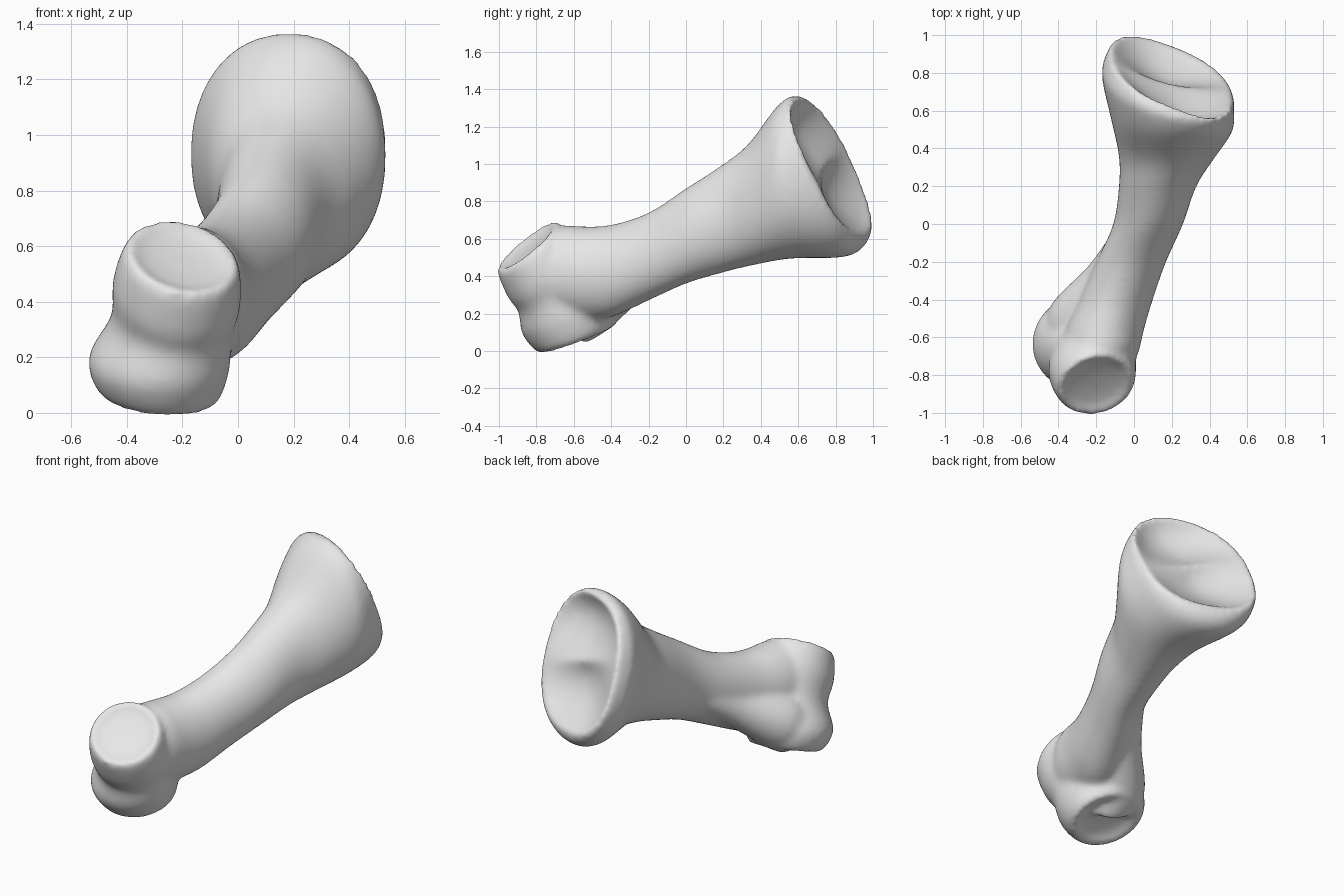
import bpy, bmesh
from math import sin, cos, pi
from mathutils import Vector

SEG = 48
STEPS = 4

cube = bpy.data.objects.get("Cube")
if cube:
    bpy.data.objects.remove(cube, do_unlink=True)


def blend(a, b, c, d, t):
    """Smooth curve from b to c."""
    return b + 0.5 * t * (c - a + t * (2 * a - 5 * b + 4 * c - d + t * (3 * (b - c) + d - a)))


def smooth_rings(rings):
    """Add in-between rings along smooth curves."""
    padded = [rings[0]] + rings + [rings[-1]]
    result = []
    for k in range(len(rings) - 1):
        for s in range(STEPS):
            result.append([blend(*pts, s / STEPS) for pts in zip(*padded[k:k + 4])])
    return result + [rings[-1]]


def loft(bm, rings):
    """Skin a list of point rings and close both ends with a fan."""
    loops = [[bm.verts.new(p) for p in ring] for ring in smooth_rings(rings)]
    for a, b in zip(loops, loops[1:]):
        for i in range(SEG):
            j = (i + 1) % SEG
            bm.faces.new((a[i], a[j], b[j], b[i]))
    for loop in (loops[0], loops[-1]):
        tip = bm.verts.new(sum((v.co for v in loop), Vector()) / SEG)
        for i in range(SEG):
            bm.faces.new((loop[i], loop[(i + 1) % SEG], tip))


def shaft_ring(y, x0, x1, z0, z1, tilt=0.0, square=2.0, scale=1.0, dent=None):
    """Upright oval; tilt leans it towards the plane of the joint socket."""
    cx, cz = (x0 + x1) / 2, (z0 + z1) / 2
    pts = []
    for i in range(SEG):
        t = 2 * pi * i / SEG
        r = scale * (abs(cos(t)) ** square + abs(sin(t)) ** square) ** (-1 / square)
        dx = r * (x1 - x0) / 2 * cos(t)
        dz = r * (z1 - z0) / 2 * sin(t)
        sink = dent(scale, t) if dent else 0
        pts.append(Vector((cx + dx, y - tilt * (0.38 * dx + 0.44 * dz) - sink, cz + dz)))
    return pts


def round_ring(centre, normal, radius):
    """Circle facing along a normal."""
    turn = Vector((0, 0, 1)).rotation_difference(Vector(normal))
    return [Vector(centre) + turn @ Vector((radius * cos(2 * pi * i / SEG),
                                            radius * sin(2 * pi * i / SEG), 0))
            for i in range(SEG)]


def socket_dent(r, t):
    """Two hollows parted by a slanting ridge."""
    return 0.04 * (1 - r * r) + 0.32 * r * (1 - r) * abs(sin(t + 0.3))


bm = bmesh.new()

# Shaft flaring into the large, round-lipped head
shaft = [
    (-0.74, -0.38, 0.00, 0.20, 0.62),
    (-0.66, -0.38, 0.03, 0.17, 0.67),
    (-0.55, -0.36, 0.055, 0.16, 0.667),
    (-0.40, -0.29, 0.10, 0.18, 0.675),
    (-0.20, -0.20, 0.17, 0.27, 0.74),
    (0.00, -0.11, 0.26, 0.36, 0.87),
    (0.20, -0.08, 0.33, 0.42, 1.00),
    (0.35, -0.08, 0.42, 0.46, 1.11, 0.1),
    (0.52, -0.12, 0.52, 0.495, 1.295, 0.25, 2.1),
    (0.69, -0.17, 0.53, 0.50, 1.36, 0.7, 2.15),
    (0.755, -0.15, 0.53, 0.54, 1.365, 0.9, 2.2),
]
rim = (0.785, -0.12, 0.52, 0.62, 1.345, 1.0, 2.5)
rings = [shaft_ring(*s) for s in shaft]
# Hollow socket in the head
rings += [shaft_ring(*rim, r, socket_dent) for r in (1, 0.9, 0.7, 0.5, 0.3, 0.15, 0.02)]
loft(bm, rings)

# Two knuckles with a groove between them, each with a dished outer face
up, mid, low = (0.2, -0.62, 0.75), (0.15, -0.45, 0.88), (0.08, -0.34, 0.93)
top_c, low_c = Vector((-0.2, -0.85, 0.56)), Vector((-0.285, -0.585, 0.06))
loft(bm, [
    round_ring(low_c + 0.03 * Vector(low), low, 0.06),
    round_ring(low_c + 0.02 * Vector(low), low, 0.14),
    round_ring(low_c, low, 0.21),
    round_ring((-0.285, -0.635, 0.175), low, 0.255),
    round_ring((-0.24, -0.70, 0.31), mid, 0.22),
    round_ring((-0.22, -0.77, 0.435), up, 0.235),
    round_ring(top_c, up, 0.205),
    round_ring(top_c - 0.015 * Vector(up), up, 0.15),
    round_ring(top_c - 0.025 * Vector(up), up, 0.06),
])

# Swelling that carries the lower knuckle into the shaft
along = (0.35, 0.8, 0.45)
loft(bm, [
    round_ring((-0.30, -0.62, 0.20), along, 0.18),
    round_ring((-0.28, -0.49, 0.27), along, 0.17),
    round_ring((-0.14, -0.28, 0.40), along, 0.12),
    round_ring((-0.02, -0.08, 0.53), along, 0.10),
])

bmesh.ops.recalc_face_normals(bm, faces=bm.faces)
mesh = bpy.data.meshes.new("finger_bone")
bm.to_mesh(mesh)
bm.free()
bone = bpy.data.objects.new("finger_bone", mesh)
bpy.context.collection.objects.link(bone)
bpy.context.view_layer.objects.active = bone
bone.select_set(True)

# Fuse the lofts into one skin and soften the joins
fuse = bone.modifiers.new("fuse", 'REMESH')
fuse.mode = 'VOXEL'
fuse.voxel_size = 0.016
soft = bone.modifiers.new("soften", 'SMOOTH')
soft.factor = 0.5
soft.iterations = 16
for name in ("fuse", "soften"):
    bpy.ops.object.modifier_apply(modifier=name)

# Plain grey
grey = bpy.data.materials.new("light_grey")
grey.use_nodes = True
colour = (0.8, 0.8, 0.8, 1)
grey.diffuse_color = colour
grey.node_tree.nodes["Principled BSDF"].inputs["Base Color"].default_value = colour
bone.data.materials.clear()
bone.data.materials.append(grey)
bpy.ops.object.shade_smooth()
